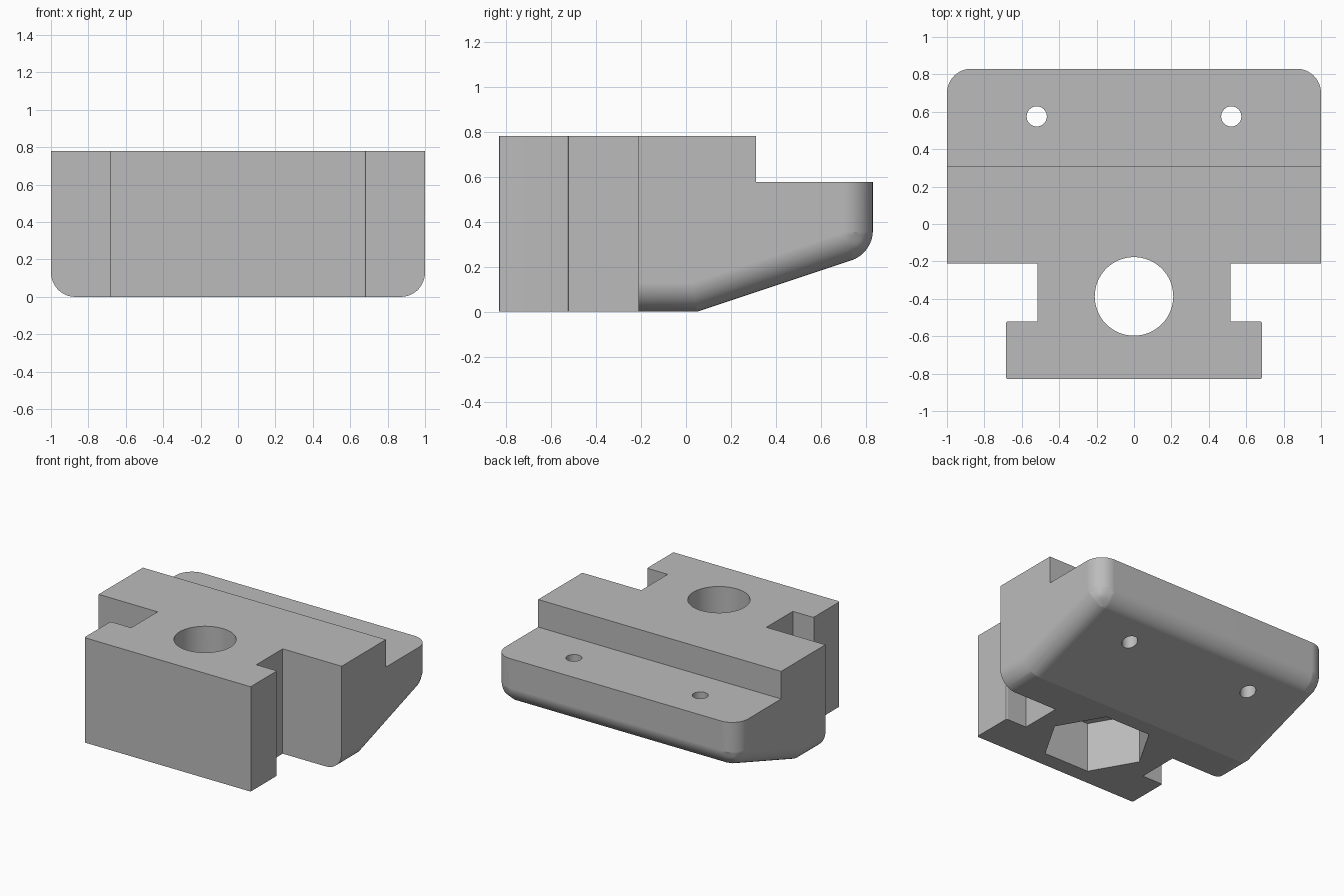
import bpy, bmesh, math
from mathutils import Vector

default = bpy.data.objects.get("Cube")
if default:
    bpy.data.objects.remove(default, do_unlink=True)

grey = bpy.data.materials.new("plain grey")
grey.use_nodes = True
colour = (0.5, 0.5, 0.5, 1)
grey.diffuse_color = colour
grey.node_tree.nodes["Principled BSDF"].inputs["Base Color"].default_value = colour


def extrude(name, points, direction, edge_weight=None):
    """Prism from a closed outline, with optional bevel weight per edge."""
    bm = bmesh.new()
    face = bm.faces.new([bm.verts.new(p) for p in points])
    new = bmesh.ops.extrude_face_region(bm, geom=[face])["geom"]
    moved = [v for v in new if isinstance(v, bmesh.types.BMVert)]
    bmesh.ops.translate(bm, verts=moved, vec=direction)
    bmesh.ops.recalc_face_normals(bm, faces=bm.faces)
    if edge_weight:
        layer = bm.edges.layers.float.new("bevel_weight_edge")
        for e in bm.edges:
            e[layer] = edge_weight(e)
    mesh = bpy.data.meshes.new(name)
    bm.to_mesh(mesh)
    bm.free()
    mesh.materials.append(grey)
    obj = bpy.data.objects.new(name, mesh)
    bpy.context.collection.objects.link(obj)
    return obj


def apply(obj, kind, **settings):
    bpy.ops.object.select_all(action='DESELECT')
    obj.select_set(True)
    bpy.context.view_layer.objects.active = obj
    mod = obj.modifiers.new(kind.title(), kind)
    for key, value in settings.items():
        setattr(mod, key, value)
    bpy.ops.object.modifier_apply(modifier=mod.name)


def combine(obj, other, operation):
    apply(obj, 'BOOLEAN', object=other, operation=operation, solver='EXACT')
    bpy.data.objects.remove(other, do_unlink=True)


def prism(name, x, y, z0, z1, radius, sides):
    ring = [(x + radius * math.cos(math.tau * i / sides),
             y + radius * math.sin(math.tau * i / sides), z0) for i in range(sides)]
    return extrude(name, ring, Vector((0, 0, z1 - z0)))


# Stepped body with a sloping underside
TOP, STEP, FRONT, BACK, BEND = 0.78, 0.575, -0.21, 0.83, 0.05
LOW_BACK = 0.26


def body_weight(e):
    a, b = (v.co for v in e.verts)
    mid = (a + b) / 2
    along_x = abs(a.x - b.x) > 1
    if along_x:
        return 0.73 if mid.y > 0.8 and mid.z < 0.3 else 0
    back_corner = mid.y > 0.8
    under_side = max(a.z, b.z) < 0.3
    return 1 if back_corner or under_side else 0


profile = [(FRONT, 0), (BEND, 0), (BACK, LOW_BACK), (BACK, STEP),
           (0.31, STEP), (0.31, TOP), (FRONT, TOP)]
body = extrude("mounting_block", [(-1, y, z) for y, z in profile],
               Vector((2, 0, 0)), body_weight)
apply(body, 'BEVEL', width=0.13, segments=12, limit_method='WEIGHT')

# T-shaped front rail with slightly eased outer corners
half = [(0.515, -0.15), (0.515, -0.52), (0.685, -0.52), (0.685, -0.83)]
outline = half + [(-x, y) for x, y in reversed(half)]


def rail_weight(e):
    a, b = (v.co for v in e.verts)
    return 1 if abs(a.z - b.z) > 0.1 and abs(a.x) > 0.6 else 0


rail = extrude("front_rail", [(x, y, 0) for x, y in outline],
               Vector((0, 0, TOP)), rail_weight)
apply(rail, 'BEVEL', width=0.012, segments=3, limit_method='WEIGHT')
combine(body, rail, 'UNION')

# Bolt hole with a hexagonal nut pocket underneath
BOLT_Y = -0.387
combine(body, prism("nut_cutter", 0, BOLT_Y, -0.1, 0.37, 0.372, 6), 'DIFFERENCE')
combine(body, prism("bolt_cutter", 0, BOLT_Y, 0.2, 1, 0.21, 64), 'DIFFERENCE')

# Pair of small screw holes through the rear ledge
for side in (-1, 1):
    combine(body, prism("screw_cutter", side * 0.52, 0.575, -0.1, 1, 0.054, 32),
            'DIFFERENCE')

# Smooth the rounded corners while keeping the planes crisp
bpy.ops.object.select_all(action='DESELECT')
body.select_set(True)
bpy.context.view_layer.objects.active = body
bpy.ops.object.shade_smooth_by_angle(angle=math.radians(15))
body.modifiers.new("Flat planes", 'WEIGHTED_NORMAL').keep_sharp = True
